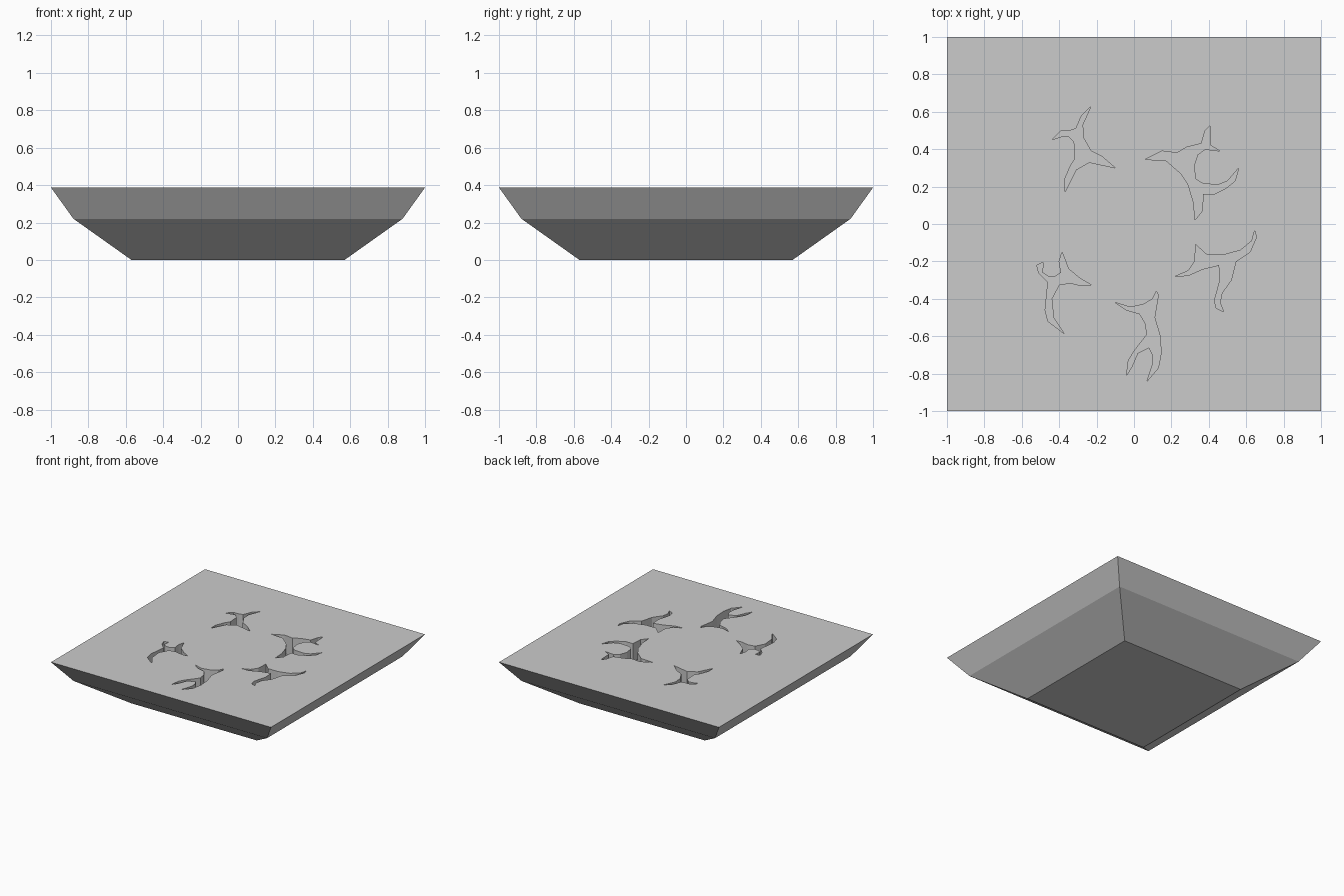
import bpy, bmesh

if "Cube" in bpy.data.objects:
    bpy.data.objects.remove(bpy.data.objects["Cube"])

DEPTH = 0.15
TOP = 0.387


def make_object(name, bm):
    bmesh.ops.recalc_face_normals(bm, faces=bm.faces)
    mesh = bpy.data.meshes.new(name)
    bm.to_mesh(mesh)
    bm.free()
    obj = bpy.data.objects.new(name, mesh)
    bpy.context.collection.objects.link(obj)
    return obj


# Tapered square slab, lofted through three square sections (half width, height)
bm = bmesh.new()
rings = []
for h, z in [(0.57, 0.0), (0.88, 0.22), (1.0, TOP)]:
    rings.append([bm.verts.new((sx * h, sy * h, z))
                  for sx, sy in [(-1, -1), (1, -1), (1, 1), (-1, 1)]])
for lo, hi in zip(rings, rings[1:]):
    for i in range(4):
        j = (i + 1) % 4
        bm.faces.new((lo[i], lo[j], hi[j], hi[i]))
bm.faces.new(rings[0][::-1])
bm.faces.new(rings[-1])
slab = make_object("tapered_slab", bm)


def carve(name, outline):
    """Sink a flat outline into the top of the slab."""
    bm = bmesh.new()
    face = bm.faces.new([bm.verts.new((x, y, TOP - DEPTH)) for x, y in outline])
    ext = bmesh.ops.extrude_face_region(bm, geom=[face], use_keep_orig=True)
    top = [v for v in ext["geom"] if isinstance(v, bmesh.types.BMVert)]
    bmesh.ops.translate(bm, verts=top, vec=(0, 0, DEPTH + 0.1))
    cutter = make_object(name, bm)
    cutter.hide_render = True
    mod = slab.modifiers.new(name, 'BOOLEAN')
    mod.operation = 'DIFFERENCE'
    mod.solver = 'EXACT'
    mod.object = cutter
    bpy.context.view_layer.objects.active = slab
    bpy.ops.object.modifier_apply(modifier=name)
    bpy.data.objects.remove(cutter, do_unlink=True)


# Five branching recesses arranged in a ring
carve("back_left_recess", [
    (-.23, .63), (-.28, .58), (-.31, .51), (-.34, .50), (-.39, .50), (-.44, .45),
    (-.38, .47), (-.35, .47), (-.32, .44), (-.315, .35), (-.34, .31), (-.37, .24),
    (-.37, .17), (-.31, .29), (-.24, .33), (-.10, .30), (-.17, .36), (-.23, .39),
    (-.27, .46), (-.275, .53)])
carve("back_right_recess", [
    (.06, .345), (.15, .39), (.23, .38), (.28, .41), (.36, .43), (.38, .50),
    (.405, .525), (.41, .42), (.46, .39), (.38, .40), (.34, .37), (.32, .31),
    (.33, .24), (.37, .215), (.45, .21), (.50, .23), (.56, .30), (.54, .23),
    (.49, .19), (.43, .16), (.37, .16), (.365, .07), (.325, .02), (.32, .11),
    (.29, .21), (.25, .27), (.17, .34)])
carve("right_recess", [
    (.22, -.28), (.29, -.25), (.325, -.20), (.33, -.11), (.39, -.165), (.48, -.165),
    (.57, -.14), (.63, -.09), (.645, -.035), (.655, -.07), (.62, -.15), (.545, -.20),
    (.52, -.30), (.47, -.37), (.46, -.42), (.48, -.47), (.44, -.45), (.43, -.41),
    (.46, -.30), (.455, -.22), (.37, -.24), (.29, -.275)])
carve("front_recess", [
    (-.10, -.42), (-.02, -.445), (.05, -.43), (.10, -.40), (.12, -.36), (.13, -.38),
    (.11, -.50), (.14, -.60), (.145, -.69), (.13, -.77), (.07, -.84), (.10, -.75),
    (.10, -.70), (.08, -.66), (.02, -.69), (-.01, -.76), (-.04, -.81), (-.03, -.73),
    (0, -.68), (.07, -.59), (.06, -.53), (.03, -.48), (-.04, -.46)])
carve("left_recess", [
    (-.52, -.22), (-.485, -.205), (-.49, -.26), (-.46, -.28), (-.42, -.28),
    (-.39, -.26), (-.40, -.20), (-.385, -.15), (-.35, -.24), (-.29, -.29),
    (-.23, -.325), (-.28, -.33), (-.34, -.315), (-.40, -.325), (-.44, -.40),
    (-.43, -.50), (-.375, -.585), (-.46, -.52), (-.475, -.46), (-.46, -.31),
    (-.51, -.26)])
